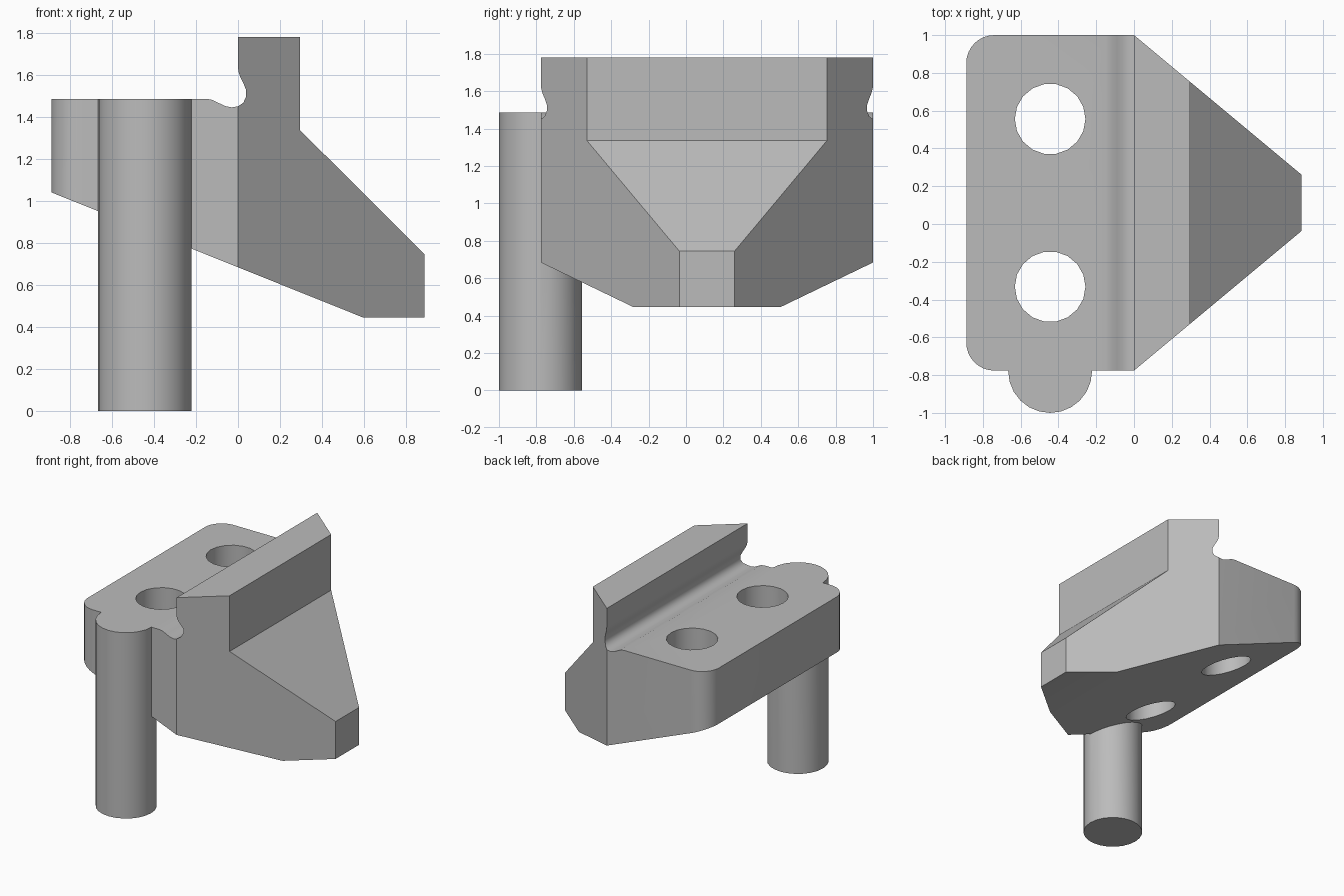
import bpy
import math
from math import radians
from mathutils import Matrix

cube = bpy.data.objects.get("Cube")
if cube:
    bpy.data.objects.remove(cube, do_unlink=True)

grey = bpy.data.materials.new("plain_grey")
grey.use_nodes = True
grey.diffuse_color = (0.5, 0.5, 0.5, 1)
grey.node_tree.nodes["Principled BSDF"].inputs["Base Color"].default_value = (0.5, 0.5, 0.5, 1)


def prism(name, points, low, high, axis):
    """Extrude a closed outline: (x, z) along y or (x, y) along z."""
    place = (lambda a, b, t: (a, t, b)) if axis == "y" else (lambda a, b, t: (a, b, t))
    n = len(points)
    verts = [place(a, b, t) for t in (low, high) for a, b in points]
    faces = [tuple(range(n)), tuple(reversed(range(n, 2 * n)))]
    faces += [(i, i + n, (i + 1) % n + n, (i + 1) % n) for i in range(n)]
    mesh = bpy.data.meshes.new(name)
    mesh.from_pydata(verts, [], faces)
    obj = bpy.data.objects.new(name, mesh)
    bpy.context.collection.objects.link(obj)
    mesh.materials.append(grey)
    # Consistent outward normals
    import bmesh
    bm = bmesh.new()
    bm.from_mesh(mesh)
    bmesh.ops.recalc_face_normals(bm, faces=bm.faces)
    bm.to_mesh(mesh)
    bm.free()
    return obj


def arc(cx, cy, r, start, end, steps):
    angles = [radians(start + (end - start) * i / steps) for i in range(steps + 1)]
    return [(cx + r * math.cos(a), cy + r * math.sin(a)) for a in angles]


def cylinder(name, x, y, r, low, high, sides=18):
    return prism(name, arc(x, y, r, 0, 360, sides)[:-1], low, high, "z")


def combine(target, tool, operation):
    mod = target.modifiers.new(operation.lower(), "BOOLEAN")
    mod.operation = operation
    mod.solver = "EXACT"
    mod.object = tool
    bpy.context.view_layer.objects.active = target
    bpy.ops.object.modifier_apply(modifier=mod.name)
    bpy.data.objects.remove(tool, do_unlink=True)


# Side profile: plate, finger groove, upright lip, sloping nose
groove = [(-0.15, 1.485), (-0.12, 1.479), (-0.09, 1.464), (-0.06, 1.45),
          (-0.03, 1.444), (0.0, 1.449), (0.025, 1.466), (0.039, 1.495),
          (0.039, 1.525), (0.027, 1.555), (0.01, 1.59), (0.002, 1.615), (0.0, 1.64)]
profile = [(-0.888, 1.04), (-0.888, 1.485)] + groove + [
    (0.0, 1.78), (0.296, 1.78), (0.296, 1.335), (0.888, 0.745),
    (0.888, 0.446), (0.592, 0.446)]
body = prism("bracket_body", profile, -1.2, 1.2, "y")

# Plan outline: rounded back corners and tapered nose
r = 0.148
plan = arc(-0.888 + r, 1 - r, r, 90, 180, 8) + arc(-0.888 + r, -0.776 + r, r, 180, 270, 8)
plan += [(0, -0.776), (0.888, -0.036), (0.888, 0.26), (0, 1)]
combine(body, prism("plan_cutter", plan, -0.5, 2.5, "z"), "INTERSECT")

# Locating post on the front edge
combine(body, cylinder("post", -0.444, -0.778, 0.222, 0, 1.485, 24), "UNION")

# Two bolt holes
for y in (0.556, -0.332):
    combine(body, cylinder("hole_cutter", -0.444, y, 0.187, 0.3, 2), "DIFFERENCE")

# Smooth the round surfaces, keep edges crisp
bpy.ops.object.select_all(action="DESELECT")
body.select_set(True)
bpy.context.view_layer.objects.active = body
bpy.ops.object.shade_smooth_by_angle(angle=radians(32))
